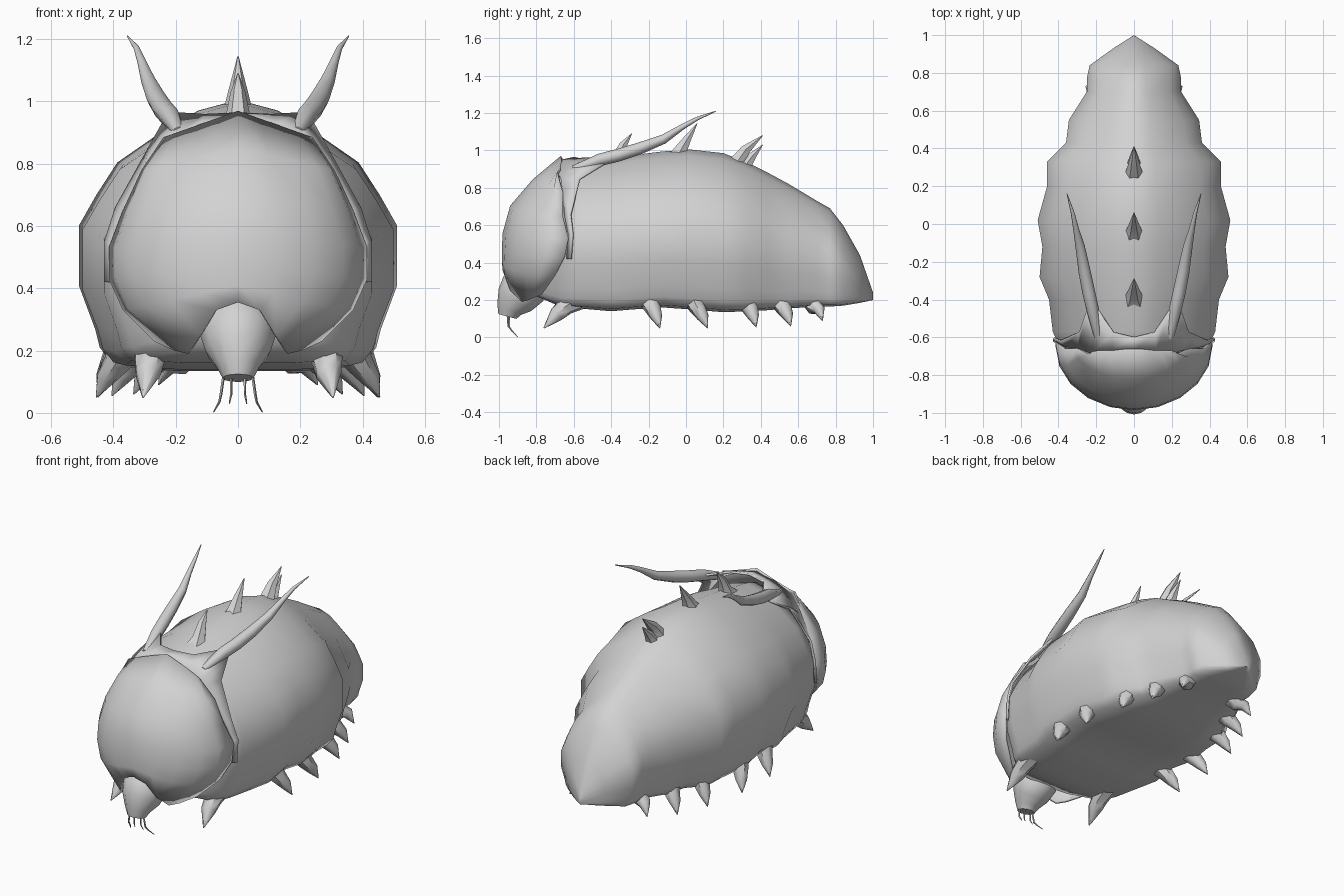
import bpy, bmesh, math
from mathutils import Vector

shell = bpy.data.materials.new("grey_shell")
shell.diffuse_color = (0.65, 0.65, 0.65, 1)


def finish(name, bm, angle=40, thickness=0):
    bmesh.ops.remove_doubles(bm, verts=bm.verts, dist=0.0005)
    bmesh.ops.recalc_face_normals(bm, faces=bm.faces)
    me = bpy.data.meshes.new(name)
    bm.to_mesh(me)
    bm.free()
    ob = bpy.data.objects.new(name, me)
    bpy.context.collection.objects.link(ob)
    me.materials.append(shell)
    bpy.ops.object.select_all(action='DESELECT')
    ob.select_set(True)
    bpy.context.view_layer.objects.active = ob
    bpy.ops.object.shade_smooth_by_angle(angle=math.radians(angle))
    if thickness:
        mod = ob.modifiers.new("thickness", 'SOLIDIFY')
        mod.thickness = thickness
        mod.offset = -1
    return ob


def skin(bm, rows, closed=False, caps=False):
    """Bridge consecutive rows of points with quads."""
    vs = [[bm.verts.new(p) for p in r] for r in rows]
    n = len(vs[0])
    for a, b in zip(vs, vs[1:]):
        for i in range(n if closed else n - 1):
            j = (i + 1) % n
            bm.faces.new((a[i], a[j], b[j], b[i]))
    if caps:
        bm.faces.new(vs[0])
        bm.faces.new(vs[-1])


def mirrored(row):
    """Extend a centre-to-right row across x = 0."""
    return [(-x, y, z) for x, y, z in row[:0:-1]] + list(row)


def tube(name, path, sides=8, side=1):
    """Tapered tube along (x, y, z, radius) points."""
    bm = bmesh.new()
    pts = [Vector((p[0] * side, p[1], p[2])) for p in path]
    rings = []
    for i, p in enumerate(pts):
        d = (pts[min(i + 1, len(pts) - 1)] - pts[max(i - 1, 0)]).normalized()
        u = Vector((1, 0, 0))
        u = (u - d * u.dot(d)).normalized()
        w = d.cross(u)
        r = path[i][3]
        rings.append([p + u * r * math.cos(t) + w * r * math.sin(t)
                      for t in (2 * math.pi * k / sides for k in range(sides))])
    skin(bm, rings, closed=True, caps=True)
    return finish(name, bm, 50)


# Segmented body: y, half width, bottom, top
SECTIONS = [(-0.80, 0.22, 0.22, 0.62), (-0.66, 0.39, 0.16, 0.89), (-0.57, 0.43, 0.155, 0.92),
            (-0.40, 0.45, 0.14, 0.95), (-0.28, 0.50, 0.15, 0.975), (-0.12, 0.485, 0.16, 0.995),
            (0.02, 0.51, 0.15, 1.005), (0.20, 0.46, 0.135, 0.985), (0.33, 0.46, 0.14, 0.935),
            (0.43, 0.36, 0.145, 0.885), (0.55, 0.345, 0.155, 0.82), (0.70, 0.25, 0.165, 0.73),
            (0.77, 0.25, 0.165, 0.69), (0.84, 0.235, 0.17, 0.60), (0.93, 0.11, 0.185, 0.44),
            (1.0, 0.0, 0.20, 0.24)]
# Half outline: width factor, height factor
OUTLINE = [(0, 1), (0.25, 0.96), (0.47, 0.885), (0.76, 0.765), (0.89, 0.645), (1, 0.53),
           (1, 0.30), (0.9, 0.14), (0.87, 0.07), (0.8, 0.015), (0.45, 0.0), (0, 0.0)]
bm = bmesh.new()
rows = []
for y, w, lo, hi in SECTIONS:
    half = [(w * a, y, lo + (hi - lo) * b) for a, b in OUTLINE]
    rows.append(half + [(-x, y, z) for x, y, z in half[-2:0:-1]])
skin(bm, rows, closed=True)
bm.verts.ensure_lookup_table()
bm.faces.new(bm.verts[:len(rows[0])])
finish("body", bm, 80)

# Curved face plate: centre y, z and rim x, y, z for each row
PLATE = [(-0.67, 0.97, 0.24, -0.69, 0.885), (-0.82, 0.845, 0.31, -0.66, 0.78),
         (-0.94, 0.705, 0.37, -0.66, 0.65), (-0.98, 0.56, 0.415, -0.63, 0.53),
         (-0.985, 0.47, 0.415, -0.65, 0.43), (-0.985, 0.41, 0.37, -0.70, 0.33)]
rows = []
for i, (yc, zc, xr, yr, zr) in enumerate(PLATE):
    row = []
    for k in range(6):
        a = k * math.pi / 10
        s, c = math.sin(a), 1 - math.cos(a)
        row.append((xr * s, yc + (yr - yc) * c, zc + (zr - zc) * s))
    rows.append(mirrored(row))
rows.append(mirrored([(0, -0.98, 0.355), (0.07, -0.97, 0.33), (0.12, -0.94, 0.25),
                      (0.16, -0.88, 0.19), (0.205, -0.84, 0.20), (0.27, -0.77, 0.23)]))
bm = bmesh.new()
skin(bm, rows)
finish("face_plate", bm, 35, 0.015)

# Collar hugging the body behind the face plate, widening into the horn roots
front = [(0, -.67, .95), (.12, -.67, .925), (.22, -.68, .875), (.30, -.66, .78),
         (.365, -.65, .65), (.405, -.63, .55), (.405, -.64, .42)]
back = [(0, -.60, .965), (.11, -.575, .96), (.19, -.46, .965), (.245, -.44, .93),
        (.29, -.57, .85), (.395, -.62, .66), (.43, -.61, .55), (.43, -.62, .42)]
front.insert(3, (.25, -.67, .85))
bm = bmesh.new()
skin(bm, [mirrored(front), mirrored(back)])
finish("collar", bm, 60, 0.012)

# Paired parts
LEGS = [(-0.18, 0.39, -0.14, 0.455, 0.05), (0.06, 0.40, 0.115, 0.45, 0.05),
        (0.34, 0.34, 0.375, 0.405, 0.055), (0.52, 0.27, 0.56, 0.335, 0.06),
        (0.69, 0.19, 0.73, 0.255, 0.09)]
for s, tag in ((1, "right"), (-1, "left")):
    # Long swept horns
    tube("horn_" + tag, [(.19, -.60, .90, .02), (.217, -.46, .95, .033), (.24, -.36, .975, .034),
                         (.262, -.25, 1.01, .032), (.285, -.12, 1.06, .025),
                         (.308, -.02, 1.125, .015), (.325, .06, 1.17, .01),
                         (.34, .11, 1.19, .006), (.355, .16, 1.21, .002)], 8, s)
    # Front claws
    tube("front_claw_" + tag, [(.28, -.56, .21, .06), (.285, -.64, .17, .05),
                               (.29, -.69, .125, .042), (.305, -.76, .05, .003)], 7, s)
    # Small stubby legs
    for i, (y, x, ty, tx, tz) in enumerate(LEGS):
        m = 0.55
        tube(f"leg_{i + 1}_{tag}", [(x - .03, y - .02, .21, .06), (x, y, .16, .045),
                                    (x + (tx - x) * m, y + (ty - y) * m, tz + .06, .032),
                                    (tx, ty, tz, .002)], 7, s)
    # Mouth whiskers
    tube("outer_whisker_" + tag, [(.045, -.955, .13, .005), (.055, -.95, .06, .005),
                                  (.06, -.93, .035, .004), (.078, -.90, .003, .002)], 5, s)
    tube("inner_whisker_" + tag, [(.022, -.945, .13, .005), (.022, -.945, .06, .004),
                                  (.028, -.93, .03, .002)], 5, s)

# Snout under the face plate
tube("snout", [(0, -.84, .32, .10), (0, -.87, .26, .125), (0, -.915, .20, .105),
               (0, -.945, .15, .07), (0, -.955, .112, .05)], 12)

# Spikes along the back, flared at the root
SPIKES = [(-.37, .94, -.335, 1.03, -.29, 1.09, .04), (-.04, .97, 0, 1.05, .06, 1.145, .045),
          (.26, .91, .32, 1.005, .41, 1.08, .05), (.31, .90, .355, .97, .41, 1.03, .04)]
for i, (y0, z0, y1, z1, y2, z2, r) in enumerate(SPIKES):
    tube(f"back_spike_{i + 1}", [(0, y0 - .02, z0 - .03, r * 1.6), (0, y0, z0 + .01, r),
                                 (0, y1, z1, r * .6), (0, y2, z2, .002)], 6)
